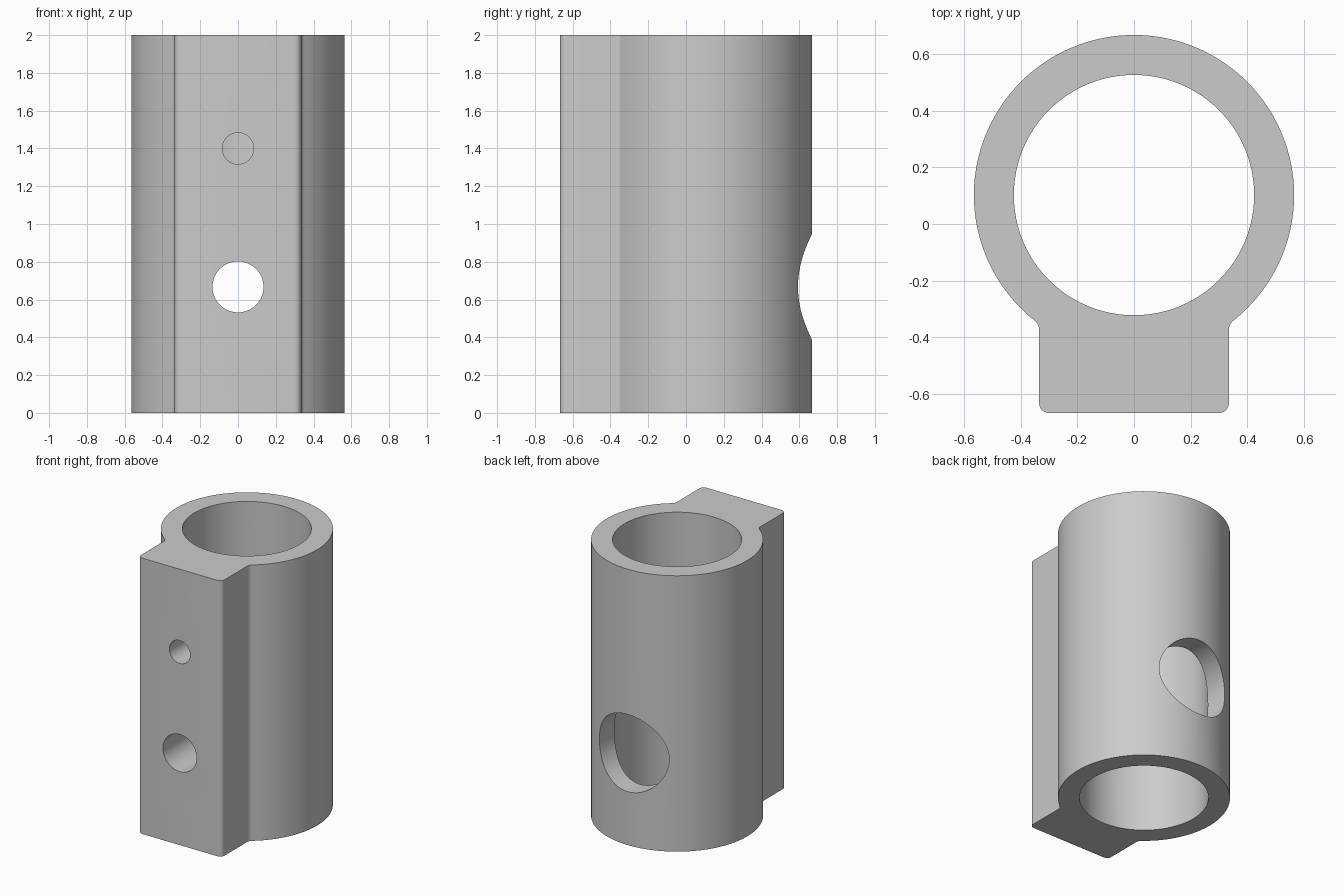
import bpy, bmesh
from math import sin, cos, pi, atan2, sqrt
from mathutils import Matrix

if "Cube" in bpy.data.objects:
    bpy.data.objects.remove(bpy.data.objects["Cube"], do_unlink=True)

HEIGHT = 2.0
TUBE_Y, TUBE_R, BORE_R = 0.102, 0.565, 0.424
BLOCK_X, BLOCK_Y = 0.335, -0.667
CORNER_R, FILLET_R = 0.035, 0.04

grey = bpy.data.materials.new("plain grey")
grey.use_nodes = True
colour = (0.6, 0.6, 0.6, 1)
grey.diffuse_color = colour
grey.node_tree.nodes["Principled BSDF"].inputs["Base Color"].default_value = colour


def arc(cx, cy, r, a0, a1, n):
    return [(cx + r * cos(a0 + (a1 - a0) * i / n), cy + r * sin(a0 + (a1 - a0) * i / n))
            for i in range(n + 1)]


def new_object(name, bm):
    mesh = bpy.data.meshes.new(name)
    bmesh.ops.recalc_face_normals(bm, faces=bm.faces)
    bm.to_mesh(mesh)
    bm.free()
    mesh.materials.append(grey)
    obj = bpy.data.objects.new(name, mesh)
    bpy.context.collection.objects.link(obj)
    return obj


def cylinder(name, r, length, matrix, segments):
    bm = bmesh.new()
    bmesh.ops.create_cone(bm, cap_ends=True, segments=segments, radius1=r, radius2=r,
                          depth=length, matrix=matrix)
    return new_object(name, bm)


# Half outline: rounded block corner, fillet into the tube, tube to the back
fx = BLOCK_X + FILLET_R
fy = TUBE_Y - sqrt((TUBE_R + FILLET_R) ** 2 - fx ** 2)
join = atan2(fy - TUBE_Y, fx)
half = arc(BLOCK_X - CORNER_R, BLOCK_Y + CORNER_R, CORNER_R, -pi / 2, 0, 6)
half += arc(fx, fy, FILLET_R, pi, join + pi, 6)
half += arc(0, TUBE_Y, TUBE_R, join, pi / 2, 56)[1:]
outline = half + [(-x, y) for x, y in reversed(half[:-1])]

# Tube and mounting block, extruded as one body
bm = bmesh.new()
base = bm.faces.new([bm.verts.new((x, y, 0)) for x, y in outline])
top = bmesh.ops.extrude_face_region(bm, geom=[base], use_keep_orig=True)["geom"]
bmesh.ops.translate(bm, vec=(0, 0, HEIGHT),
                    verts=[v for v in top if isinstance(v, bmesh.types.BMVert)])
body = new_object("clamp_tube", bm)


def cross_hole(name, r, z, y0, y1):
    place = Matrix.Translation((0, (y0 + y1) / 2, z)) @ Matrix.Rotation(pi / 2, 4, "X")
    return cylinder(name, r, y1 - y0, place, 64)


# Bore, two holes through the block, and the large access hole in the back
cutters = [
    cylinder("bore_cutter", BORE_R, 3, Matrix.Translation((0, TUBE_Y, 1)), 96),
    cross_hole("small_hole_cutter", 0.083, 1.4, -1, TUBE_Y),
    cross_hole("bolt_hole_cutter", 0.135, 0.667, -1, TUBE_Y),
    cross_hole("access_hole_cutter", 0.28, 0.667, TUBE_Y, 1),
]
bpy.ops.object.select_all(action="DESELECT")
body.select_set(True)
bpy.context.view_layer.objects.active = body
for cutter in cutters:
    cutter.hide_render = True
    cut = body.modifiers.new(cutter.name, "BOOLEAN")
    cut.operation = "DIFFERENCE"
    cut.solver = "EXACT"
    cut.object = cutter
    bpy.ops.object.modifier_apply(modifier=cut.name)
    bpy.data.objects.remove(cutter, do_unlink=True)

bpy.ops.object.shade_smooth_by_angle(angle=pi / 6)
